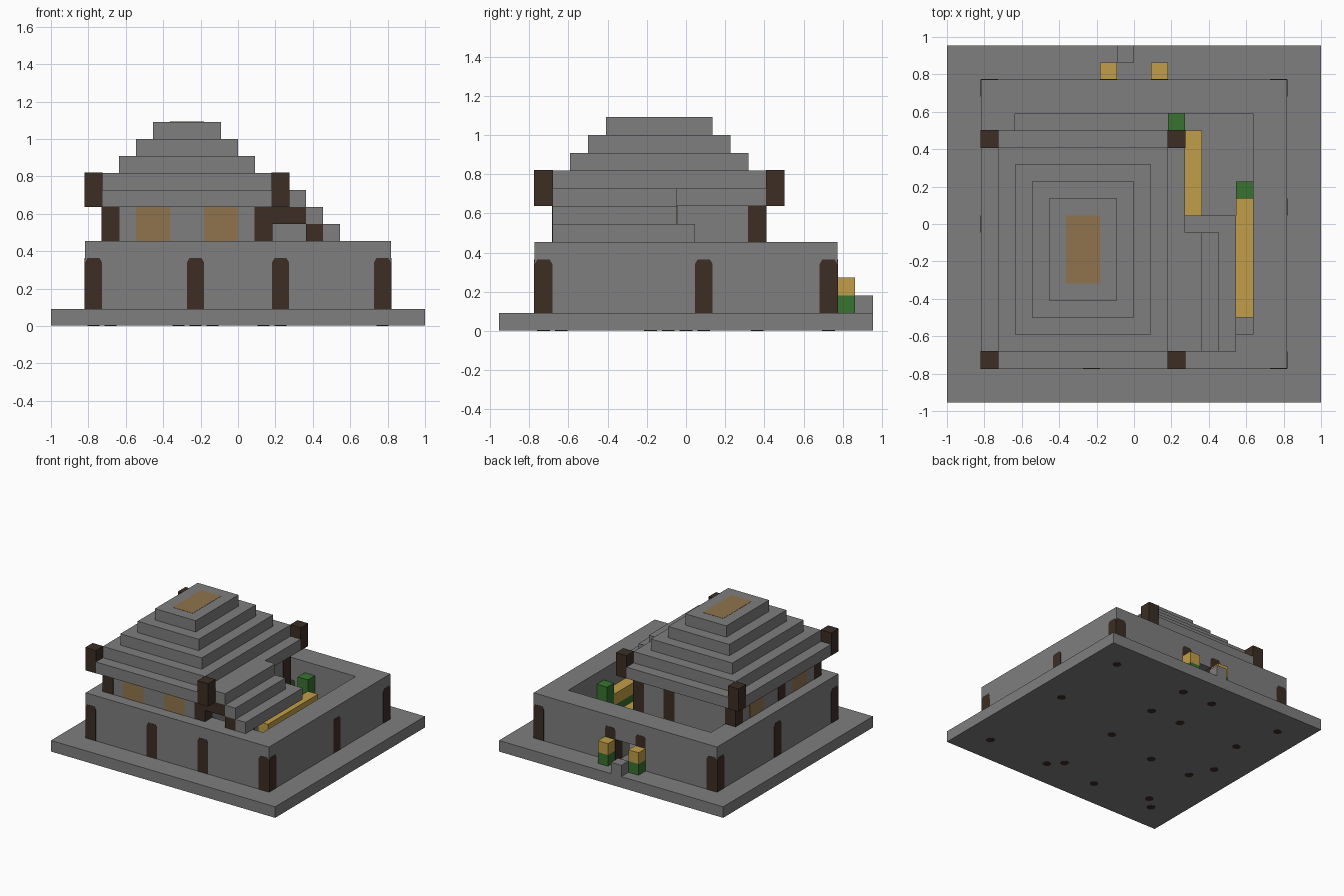
import bpy, bmesh
from mathutils import Matrix, Vector

cube = bpy.data.objects.get("Cube")
if cube:
    bpy.data.objects.remove(cube, do_unlink=True)

U = 1 / 11                       # one block
W, D = 22, 21                    # footprint in blocks
EPS = 0.02                       # how far flush timber stands proud, in blocks


def material(name, rgb):
    m = bpy.data.materials.new(name)
    m.use_nodes = True
    m.diffuse_color = (*rgb, 1)
    m.node_tree.nodes["Principled BSDF"].inputs["Base Color"].default_value = (*rgb, 1)
    return m


STONE = material("grey stone", (0.21, 0.21, 0.21))
TIMBER = material("dark timber", (0.045, 0.027, 0.018))
GLASS = material("amber glass", (0.28, 0.175, 0.075))
GOLD = material("golden bloom", (0.53, 0.34, 0.065))
LEAF = material("green leaf", (0.04, 0.17, 0.03))


def place(i, j, k):
    return Vector(((i - W / 2) * U, (j - D / 2) * U, k * U))


def add_box(bm, lo, hi, grow=0):
    g = Vector((grow, grow, 0))
    a, b = place(*(Vector(lo) - g)), place(*(Vector(hi) + g))
    size = Matrix.Diagonal((*(b - a), 1))
    bmesh.ops.create_cube(bm, size=1, matrix=Matrix.Translation((a + b) / 2) @ size)


def finish(name, bm, mat):
    bmesh.ops.recalc_face_normals(bm, faces=bm.faces)
    mesh = bpy.data.meshes.new(name)
    bm.to_mesh(mesh)
    bm.free()
    mesh.materials.append(mat)
    obj = bpy.data.objects.new(name, mesh)
    bpy.context.collection.objects.link(obj)
    return obj


def blocks(name, mat, boxes, grow=0):
    bm = bmesh.new()
    for lo, hi in boxes:
        add_box(bm, lo, hi, grow)
    return finish(name, bm, mat)


# Base slab
blocks("base_slab", STONE, [((0, 0, 0.02), (W, D, 1))])

# Courtyard wall with a gateway at the back
blocks("courtyard_wall", STONE, [
    ((2, 2, 1), (20, 4, 5)),
    ((2, 4, 1), (4, 17, 5)),
    ((18, 4, 1), (20, 17, 5)),
    ((2, 17, 1), (10, 19, 5)),
    ((12, 17, 1), (20, 19, 5)),
    ((10, 17, 3), (12, 19, 5)),
])
blocks("gate_step", STONE, [((10, 20, 1), (11, 21, 2))])

# Wall posts: two crossed prisms, so every side has a clipped top
wall_posts = [(2, 2), (8, 2), (13, 2), (19, 2), (2, 10), (19, 11),
              (2, 18), (9, 18), (12, 18), (19, 18)]
bm = bmesh.new()
outline = [(-0.5, 1), (0.5, 1), (0.5, 3.75), (0.35, 4), (-0.35, 4), (-0.5, 3.75)]
for i, j in wall_posts:
    for swap in (False, True):
        rings = []
        for depth in (-0.5 - EPS, 0.5 + EPS):
            ring = []
            for across, k in outline:
                dx, dy = (depth, across) if swap else (across, depth)
                ring.append(bm.verts.new(place(i + 0.5 + dx, j + 0.5 + dy, k)))
            rings.append(ring)
        bm.faces.new(rings[0])
        bm.faces.new(rings[1])
        for n in range(len(outline)):
            m = (n + 1) % len(outline)
            bm.faces.new((rings[0][n], rings[0][m], rings[1][m], rings[1][n]))
finish("wall_posts", bm, TIMBER)

# Tower body and its posts
tower_posts = [(3, 3), (12, 3), (3, 8), (3, 14), (9, 14), (12, 14), (12, 9)]
blocks("tower_body", STONE, [((3, 3, 1), (13, 15, 7))])
blocks("tower_posts", TIMBER,
       [((i, j, 1), (i + 1, j + 1, 7)) for i, j in tower_posts], EPS)

# Round post ends under the slab
bm = bmesh.new()
for i, j in wall_posts + tower_posts + [(7, 8)]:
    bmesh.ops.create_cone(bm, cap_ends=True, segments=8, radius1=0.36 * U,
                          radius2=0.36 * U, depth=0.1 * U,
                          matrix=Matrix.Translation(place(i + 0.5, j + 0.5, 0.05)))
finish("post_ends", bm, TIMBER)

# Stepped roof: each tier is one block smaller all round
for n in range(5):
    blocks(f"roof_tier_{n + 1}", STONE,
           [((2 + n, 2 + n, 7 + n), (14 - n, 16 - n, 8 + n))])
blocks("roof_corner_posts", TIMBER,
       [((i, j, 7), (i + 1, j + 1, 9 + EPS)) for i in (2, 13) for j in (2, 15)], EPS)

# Glazing
blocks("roof_window", GLASS, [((7, 7, 11.9), (9, 11, 12 + EPS))])
blocks("front_windows", GLASS, [((i, 3 - EPS, 5), (i + 2, 3.05, 7)) for i in (5, 9)])
blocks("right_windows", GLASS, [((3 - EPS, j, 5), (3.05, j + 2, 7)) for j in (5, 11)])

# Outside stair with timber bearers and a landing
blocks("stair_treads", STONE,
       [((14 + n, 3, 7 - n), (15 + n, 10 + n // 2, 8 - n)) for n in range(3)])
blocks("stair_landing", STONE, [((13, 10, 5), (17, 11, 6))])
blocks("stair_bearers", TIMBER, [((13, 3, 6), (15, 10, 7)), ((15, 3, 5), (16, 10, 6))])

# Gate planters
blocks("planter_leaves", LEAF, [((i, 19, 1), (i + 1, 20, 2)) for i in (9, 12)])
blocks("planter_blooms", GOLD, [((i, 19, 2), (i + 1, 20, 3)) for i in (9, 12)])

# Courtyard garden
beds = [((17, 5), (18, 12)), ((14, 9), (15, 16))]
blocks("bed_leaves", LEAF, [((*a, 1), (*b, 2)) for a, b in beds])
blocks("bed_blooms", GOLD, [((*a, 2), (*b, 3)) for a, b in beds])
blocks("bushes", LEAF, [((17, 12, 1), (18, 13, 4)), ((13, 16, 1), (14, 17, 4))])
